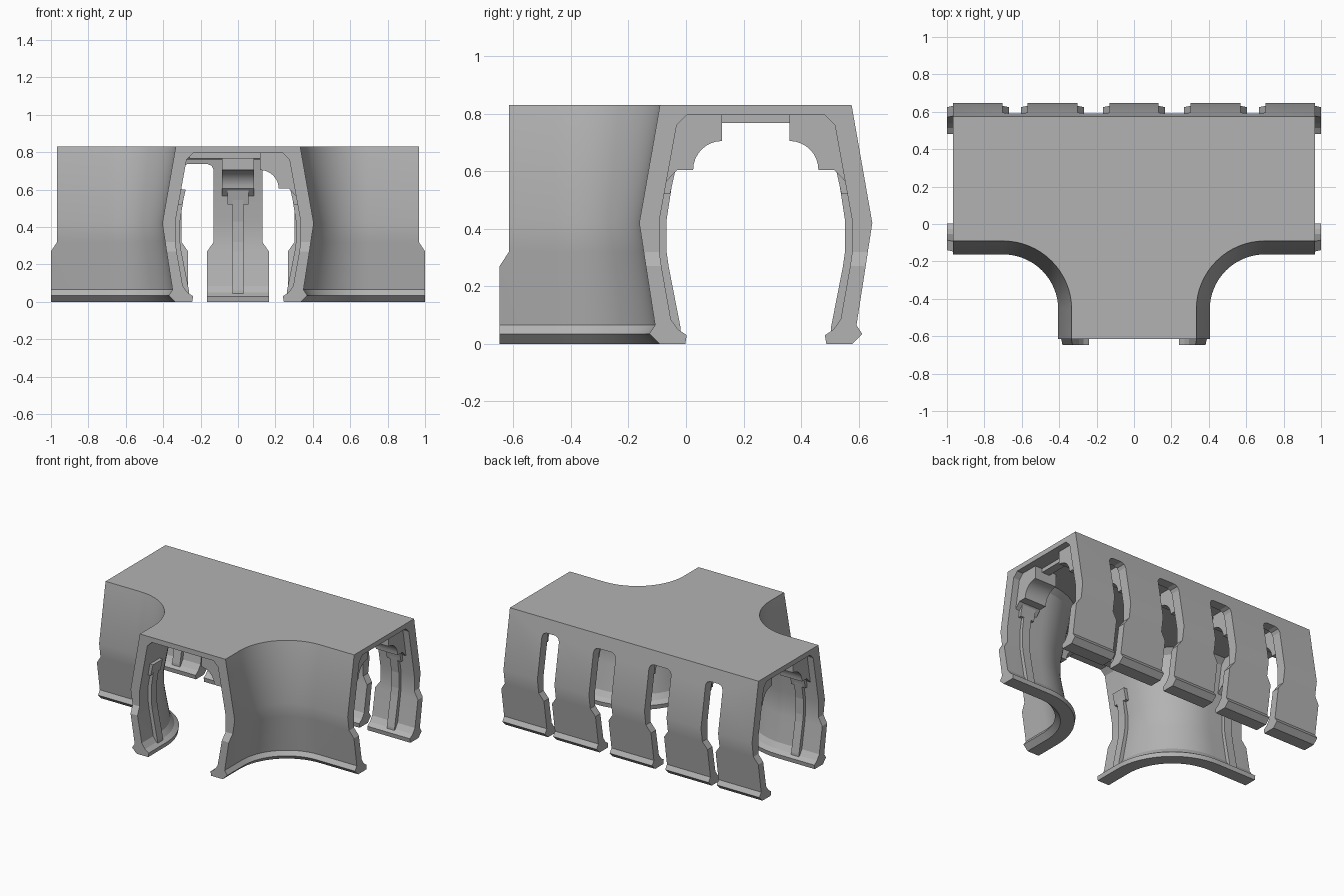
import bpy, bmesh, math
from mathutils import Matrix, Vector

cube = bpy.data.objects.get("Cube")
if cube:
    bpy.data.objects.remove(cube, do_unlink=True)

grey = bpy.data.materials.new("plain_grey")
grey.use_nodes = True
colour = (0.45, 0.45, 0.45, 1)
grey.diffuse_color = colour
grey.node_tree.nodes["Principled BSDF"].inputs["Base Color"].default_value = colour

MID = 0.2425   # centre line of the long channel
TURN = 0.7     # distance from centre line to the corner arc centre
ARC = 16


def finish(name, bm):
    bmesh.ops.recalc_face_normals(bm, faces=bm.faces)
    mesh = bpy.data.meshes.new(name)
    bm.to_mesh(mesh)
    bm.free()
    mesh.materials.append(grey)
    obj = bpy.data.objects.new(name, mesh)
    bpy.context.collection.objects.link(obj)
    return obj


def prism(name, outline, half, place):
    """Extrude a (wall offset, height) outline along the wall, then place it."""
    bm = bmesh.new()
    rings = [[bm.verts.new(place @ Vector((s, w, z))) for w, z in outline]
             for s in (-half, half)]
    for ring in rings:
        bm.faces.new(ring)
    n = len(outline)
    for i in range(n):
        j = (i + 1) % n
        bm.faces.new((rings[0][i], rings[0][j], rings[1][j], rings[1][i]))
    return finish(name, bm)


# Wall cross-section: distance from centre line and height, outside to inside
section = [(.333, .83), (.405, .42), (.3895, .32), (.382, .27), (.35, .065),
           (.37, .035), (.335, 0), (.245, 0), (.24, .03), (.27, .05),
           (.295, .085), (.328, .27), (.335, .32), (.335, .43),
           (.275, .76), (.24, .795)]
LAST = len(section) - 1


def overhang(z):
    return 0 if z > 0.3 else 0.033


def long_end(side, wall):
    return [(side * (.967 + overhang(z)), MID + wall * w, z) for w, z in section]


def stem_end(side):
    return [(side * w, -.615 - overhang(z), z) for w, z in section]


def corner(side):
    rings = []
    for i in range(ARC + 1):
        a = math.pi / 2 * (1 - i / ARC)
        rings.append([(side * (TURN - (TURN - w) * math.cos(a)),
                       MID - TURN + (TURN - w) * math.sin(a), z) for w, z in section])
    return rings


# One closed shell: three wall strips joined by roof and end faces
strips = [[long_end(-1, -1)] + corner(-1) + [stem_end(-1)],
          [stem_end(1)] + corner(1)[::-1] + [long_end(1, -1)],
          [long_end(1, 1), long_end(-1, 1)]]
bm = bmesh.new()
strips = [[[bm.verts.new(p) for p in ring] for ring in strip] for strip in strips]
for strip in strips:
    for a, b in zip(strip, strip[1:]):
        for i in range(LAST):
            bm.faces.new((a[i], a[i + 1], b[i + 1], b[i]))
stations = [ring for strip in strips for ring in strip]
bm.faces.new([r[0] for r in stations])
bm.faces.new([r[LAST] for r in stations])
for k, strip in enumerate(strips):
    a, b = strip[-1], strips[(k + 1) % 3][0]
    bm.faces.new(a[:3] + a[12:] + b[12:][::-1] + b[:3][::-1])
    for r in (a, b):
        bm.faces.new((r[2], r[3], r[11], r[12]))
        bm.faces.new(r[3:12])
shell = finish("channel_shell", bm)

# Slots that split the back wall into five tabs
for side in (-1, 1):
    for inner, outer in ((.13, .302), (.57, .703)):
        mid, h = (inner + outer) / 2, (outer - inner) / 2
        low = h - .035
        half = [(low, -.1), (low, .27), (h, .32), (h, .705), (h - .01, .727), (h - .032, .737)]
        outline = half + [(-x, z) for x, z in reversed(half)]
        turn = Matrix.Translation((side * mid, .62, 0)) @ Matrix.Rotation(math.pi / 2, 4, 'Z')
        cutter = prism("slot_cutter", outline, .2, turn)
        cutter.hide_render = True
        mod = shell.modifiers.new("slot", 'BOOLEAN')
        mod.operation, mod.solver, mod.object = 'DIFFERENCE', 'EXACT', cutter
        bpy.context.view_layer.objects.active = shell
        bpy.ops.object.modifier_apply(modifier=mod.name)
        bpy.data.objects.remove(cutter, do_unlink=True)

# Inner stiffeners: upright rib, wider head and arched bracket
rib = [(.26, .02), (.262, .06), (.303, .27), (.31, .32), (.31, .43), (.287, .58),
       (.325, .58), (.35, .43), (.35, .32), (.34, .27), (.31, .085), (.29, .02)]
head = [(.298, .52), (.28, .6), (.32, .6), (.335, .52)]
arch = [(.2175 - .1 * (1 - math.cos(a)), .605 + .1 * math.sin(a))
        for a in [math.pi / 2 * i / 8 for i in range(9)]]
bracket = [(.325, .55), (.2725, .605)] + arch + [(.1175, .805), (.25, .805), (.29, .775)]
crossbar = [(-.26, .768), (.26, .768), (.26, .805), (-.26, .805)]
smooth = [shell]


def stiffener(name, x, y, angle, braced=True):
    place = Matrix.Translation((x, y, 0)) @ Matrix.Rotation(angle, 4, 'Z')
    prism(name + "_rib", rib, .03, place)
    prism(name + "_rib_head", head, .055, place)
    if braced:
        smooth.append(prism(name + "_bracket", bracket, .085, place))


for x in (-.835, -.435, 0, .435, .835):
    stiffener("back_tab", x, MID, 0)
for x, name in ((-.835, "right"), (.835, "left")):
    stiffener(name + "_front_wall", x, MID, math.pi)
    prism(name + "_roof_crossbar", crossbar, .03, Matrix.Translation((x, MID, 0)))
stiffener("stem_left_wall", 0, -.49, -math.pi / 2)
stiffener("stem_right_wall", 0, -.49, math.pi / 2, braced=False)
prism("stem_roof_crossbar", crossbar, .03,
      Matrix.Translation((0, -.49, 0)) @ Matrix.Rotation(math.pi / 2, 4, 'Z'))

# Smooth the curved walls and arches, keep creases sharp
bpy.context.view_layer.update()
for obj in smooth:
    obj.select_set(True)
bpy.context.view_layer.objects.active = shell
bpy.ops.object.shade_smooth_by_angle(angle=math.radians(20))
